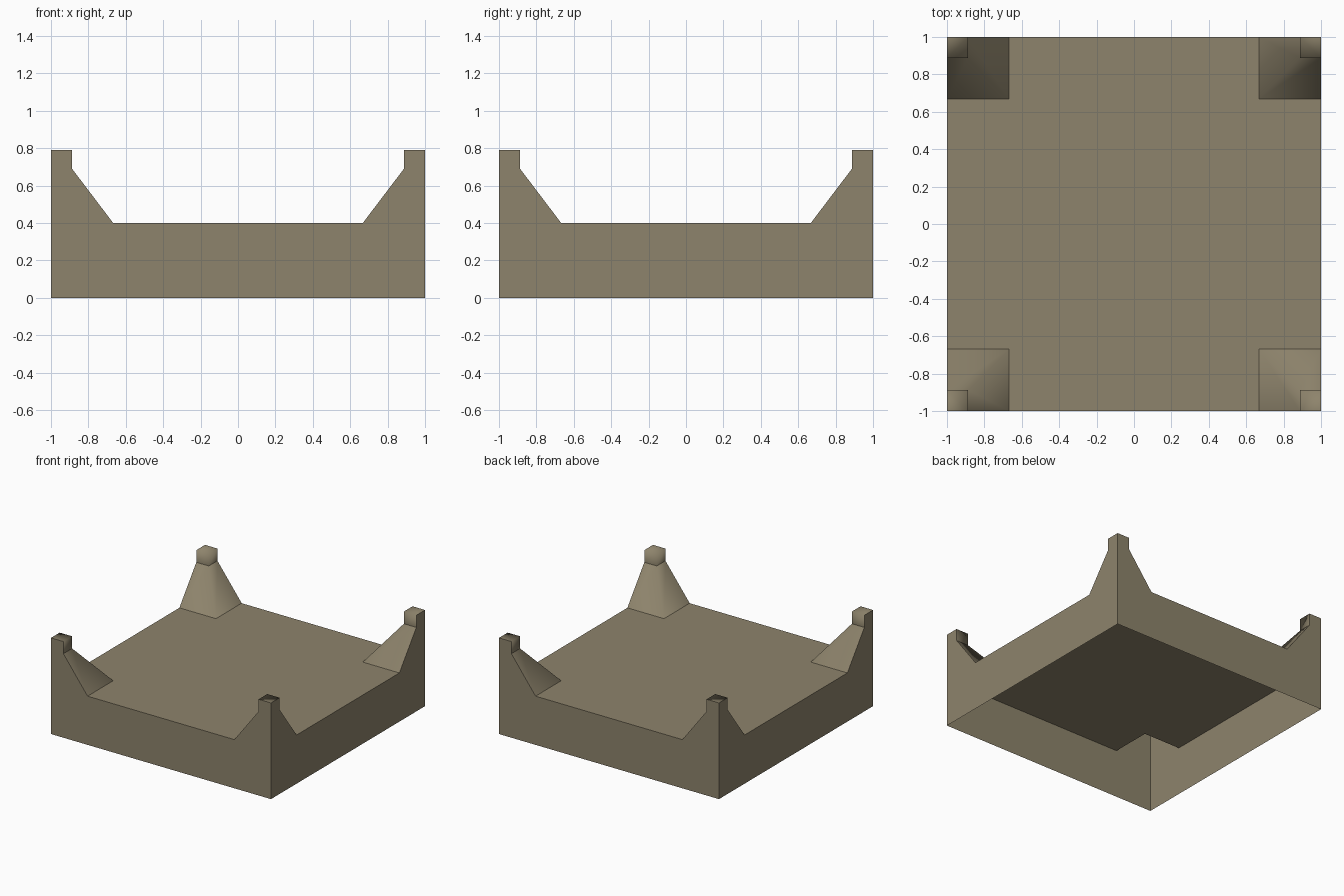
import bpy, bmesh
from mathutils import Matrix
from math import radians

if "Cube" in bpy.data.objects:
    bpy.data.objects.remove(bpy.data.objects["Cube"])

DECK, SHOULDER, TOP = 0.40, 0.69, 0.79   # heights
BASE, NECK = 0.667, 0.887                # inner limits of the corner posts

mat = bpy.data.materials.new("khaki brown")
mat.diffuse_color = (0.27, 0.23, 0.15, 1)
mat.use_nodes = True
mat.node_tree.nodes["Principled BSDF"].inputs["Base Color"].default_value = mat.diffuse_color


def make_object(name, bm):
    mesh = bpy.data.meshes.new(name)
    bm.to_mesh(mesh)
    bm.free()
    mesh.materials.append(mat)
    obj = bpy.data.objects.new(name, mesh)
    bpy.context.collection.objects.link(obj)
    return obj


def add_face(bm, points, turn=None):
    turn = turn or Matrix()
    return bm.faces.new([bm.verts.new(turn @ Matrix.Translation(p).translation) for p in points])


turns = [Matrix.Rotation(radians(90 * i), 4, 'Z') for i in range(4)]

# Outer walls: one silhouette with raised ends, repeated on four sides (open underneath)
half = [(1, 0), (1, TOP), (NECK, TOP), (NECK, SHOULDER), (BASE, DECK)]
outline = half + [(-x, z) for x, z in reversed(half)]
bm = bmesh.new()
for t in turns:
    add_face(bm, [(x, -1, z) for x, z in outline], t)
make_object("outer_walls", bm)

# Deck: flat sheet with the four post footprints left open
bm = bmesh.new()
corner = [(1, -BASE, DECK), (1, BASE, DECK), (BASE, BASE, DECK)]
pts = []
for t in turns:
    pts += [t @ Matrix.Translation(p).translation for p in corner]
add_face(bm, pts)
make_object("deck", bm)

# Corner posts: smooth-shaded tapered skirt, then a separate smooth neck and cap
bm = bmesh.new()


def ring(r, z, t):
    return [bm.verts.new(t @ Matrix.Translation(p).translation)
            for p in ((1, r, z), (r, r, z), (r, 1, z))]


for t in turns:
    def band(lo, hi):
        for i in range(2):
            bm.faces.new((lo[i + 1], lo[i], hi[i], hi[i + 1]))
    band(ring(BASE, DECK, t), ring(NECK, SHOULDER, t))
    hi = ring(NECK, TOP, t)
    band(ring(NECK, SHOULDER, t), hi)
    tip = bm.verts.new(t @ Matrix.Translation((1, 1, TOP)).translation)
    bm.faces.new((hi[0], tip, hi[2], hi[1]))
bmesh.ops.recalc_face_normals(bm, faces=[])
# Inner faces look toward the centre, caps look up
for f in bm.faces:
    f.smooth = True
    c = f.calc_center_median()
    f.normal_update()
    if f.normal.z < -0.01 or (abs(f.normal.z) < 0.5 and f.normal.x * c.x + f.normal.y * c.y > 0):
        f.normal_flip()
make_object("corner_posts", bm)
